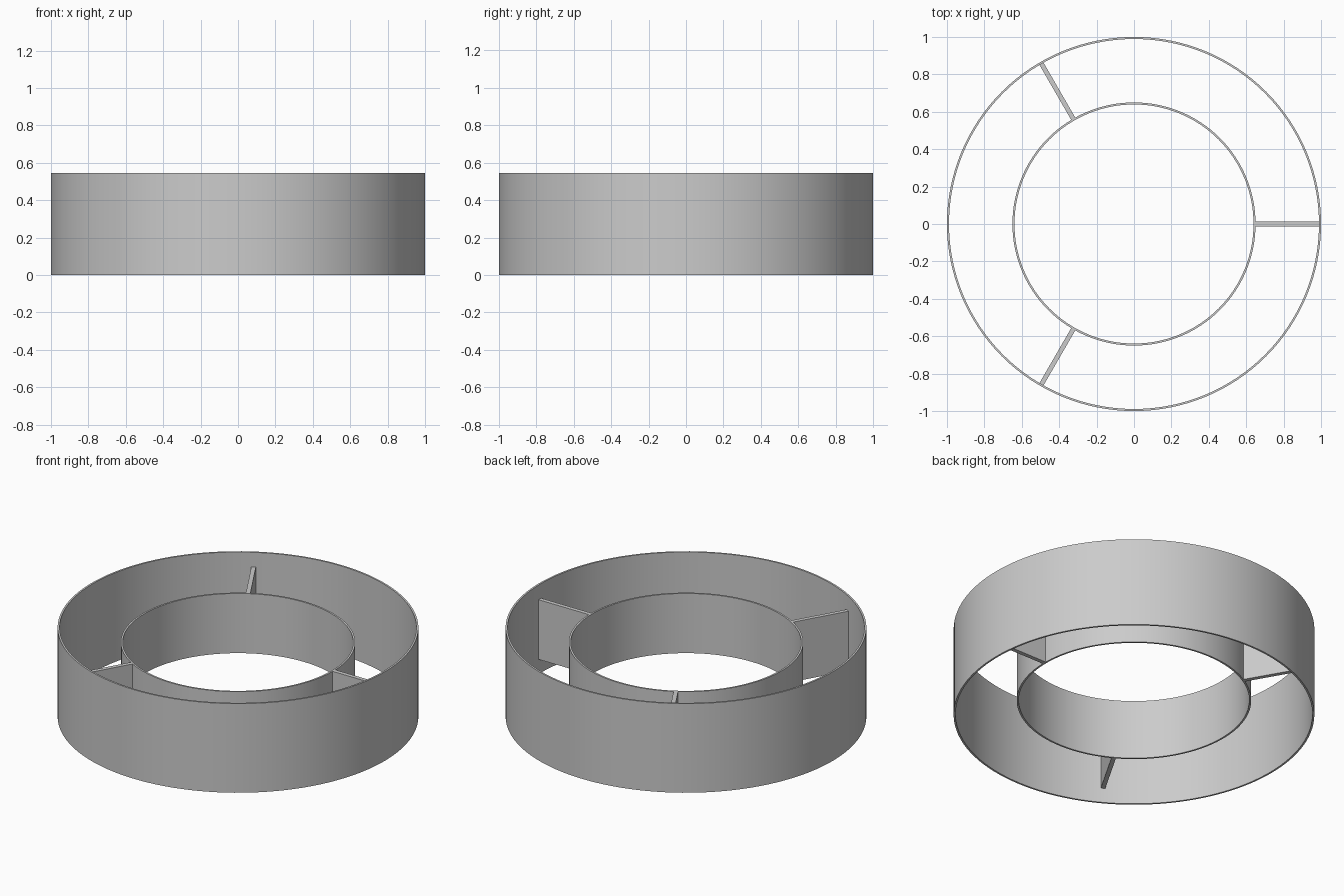
import bpy
import bmesh
import math
from mathutils import Matrix

cube = bpy.data.objects.get("Cube")
if cube:
    bpy.data.objects.remove(cube, do_unlink=True)

SEGMENTS = 128
WALL = 0.011
LOW, HIGH = 0.09, 0.455      # inner ring and ribs
OUTER_R, INNER_R = 1.0, 0.65
HEIGHT = 0.545

grey = bpy.data.materials.new("plain grey")
grey.use_nodes = True
colour = (0.6, 0.6, 0.6, 1)
grey.diffuse_color = colour
grey.node_tree.nodes["Principled BSDF"].inputs["Base Color"].default_value = colour


def add_object(name, bm):
    bmesh.ops.recalc_face_normals(bm, faces=bm.faces)
    mesh = bpy.data.meshes.new(name)
    bm.to_mesh(mesh)
    bm.free()
    mesh.materials.append(grey)
    obj = bpy.data.objects.new(name, mesh)
    bpy.context.collection.objects.link(obj)
    return obj


def tube(name, radius, bottom, top):
    """Thin open ring: a rectangular wall section spun around z."""
    bm = bmesh.new()
    section = [(radius, bottom), (radius, top), (radius - WALL, top), (radius - WALL, bottom)]
    verts = [bm.verts.new((r, 0, z)) for r, z in section]
    edges = [bm.edges.new((verts[i], verts[(i + 1) % 4])) for i in range(4)]
    bmesh.ops.spin(bm, geom=verts + edges, cent=(0, 0, 0), axis=(0, 0, 1),
                   angle=math.tau, steps=SEGMENTS, use_merge=True)
    bmesh.ops.remove_doubles(bm, verts=bm.verts, dist=0.0001)
    obj = add_object(name, bm)
    bpy.ops.object.select_all(action="DESELECT")
    obj.select_set(True)
    bpy.context.view_layer.objects.active = obj
    bpy.ops.object.shade_smooth_by_angle(angle=math.radians(30))


def rib(name, angle):
    """Upright plate joining the two rings."""
    start, end = INNER_R - WALL / 2, OUTER_R - WALL / 2
    place = Matrix.Translation(((start + end) / 2, 0, (LOW + HIGH) / 2))
    size = Matrix.Diagonal((end - start, 0.025, HIGH - LOW, 1))
    bm = bmesh.new()
    bmesh.ops.create_cube(bm, size=1, matrix=Matrix.Rotation(angle, 4, "Z") @ place @ size)
    add_object(name, bm)


# Rings
tube("outer_ring", OUTER_R, 0, HEIGHT)
tube("inner_ring", INNER_R, LOW, HIGH)

# Three evenly spaced ribs
for i, side in enumerate(("left", "back_right", "front_right")):
    rib(side + "_rib", i * math.tau / 3)
